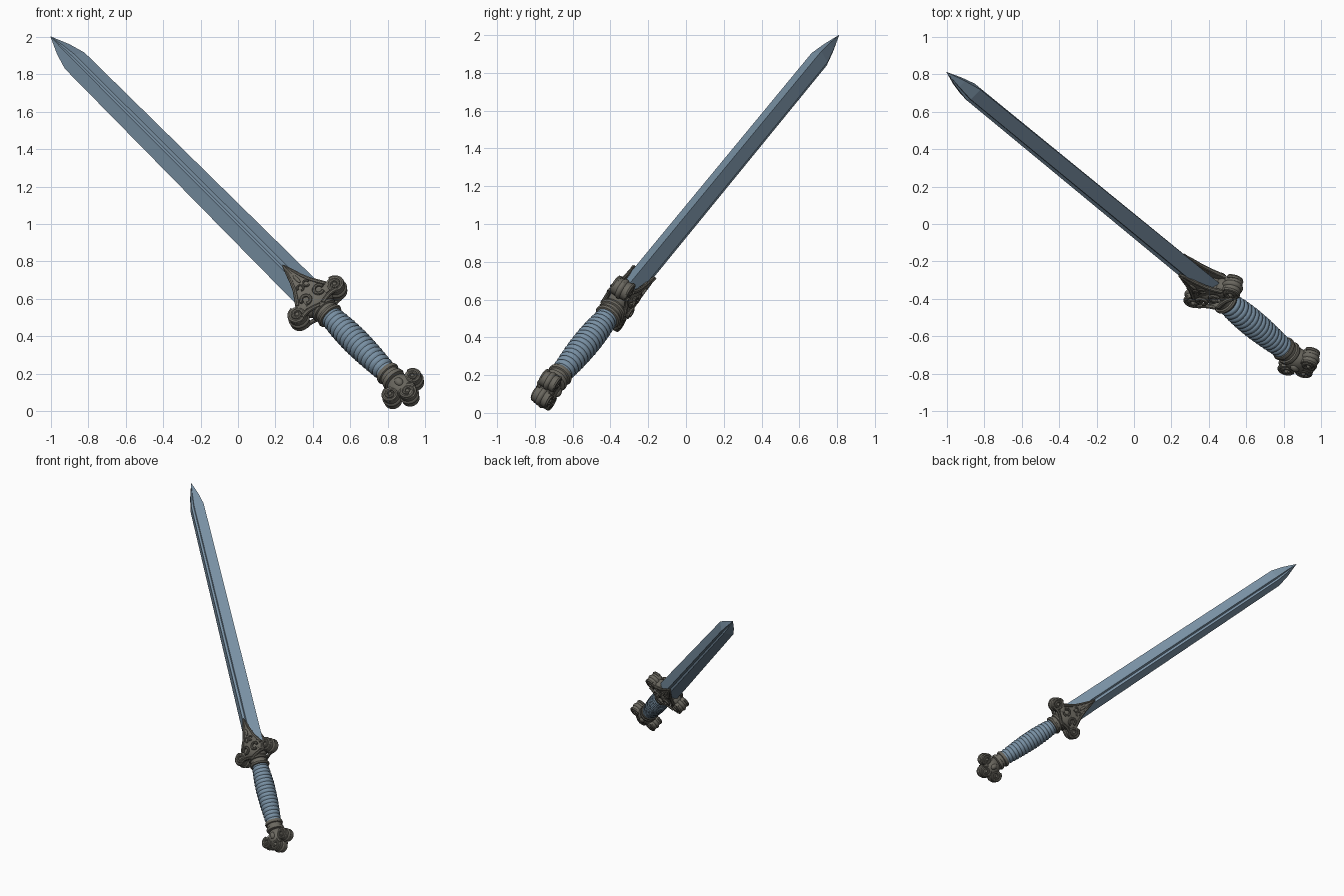
import bpy, bmesh, math
from mathutils import Vector, Matrix

if "Cube" in bpy.data.objects:
    bpy.data.objects.remove(bpy.data.objects["Cube"])

# Sword frame: X = across the blade, Y = through its thickness, Z = towards the tip (tip at origin)
D = Vector((-0.6117, 0.5019, 0.6113)).normalized()
W = Vector((0.76, 0.171, 0.62))
W = (W - D * W.dot(D)).normalized()
Y = D.cross(W)
FRAME = Matrix((W, Y, D)).transposed().to_4x4()
FRAME.translation = Vector((-1.0, 0.81, 2.0))


def material(name, col):
    m = bpy.data.materials.new(name)
    m.diffuse_color = (*col, 1)
    m.use_nodes = True
    m.node_tree.nodes["Principled BSDF"].inputs["Base Color"].default_value = m.diffuse_color
    return m


STEEL = material("blue_steel", (0.19, 0.28, 0.37))
BRONZE = material("dark_grey_bronze", (0.145, 0.137, 0.115))


def finish(name, bm, mat, angle=35):
    bmesh.ops.recalc_face_normals(bm, faces=bm.faces)
    me = bpy.data.meshes.new(name)
    bm.to_mesh(me)
    bm.free()
    me.transform(FRAME)
    me.materials.append(mat)
    ob = bpy.data.objects.new(name, me)
    bpy.context.collection.objects.link(ob)
    if angle:
        bpy.ops.object.select_all(action='DESELECT')
        ob.select_set(True)
        bpy.context.view_layer.objects.active = ob
        bpy.ops.object.shade_smooth_by_angle(angle=math.radians(angle))
    return ob


def loft(bm, rings):
    """Skin a list of equal-length closed rings and cap both ends."""
    rows = [[bm.verts.new(p) for p in r] for r in rings]
    n = len(rows[0])
    for a, b in zip(rows, rows[1:]):
        for i in range(n):
            j = (i + 1) % n
            bm.faces.new((a[i], a[j], b[j], b[i]))
    bm.faces.new(rows[0])
    bm.faces.new(rows[-1])


def ring(s, rx, ry, n=28):
    return [(rx * math.cos(2 * math.pi * i / n), ry * math.sin(2 * math.pi * i / n), -s) for i in range(n)]


def turned(name, profile, mat, flat=1.0, angle=40):
    bm = bmesh.new()
    loft(bm, [ring(s, r, r * flat) for s, r in profile])
    return finish(name, bm, mat, angle)


def tube(bm, path, radii, n=8):
    """Round bar along points whose tangent lies mostly in the XZ plane."""
    pts = [Vector(p) for p in path]
    rings = []
    for i, p in enumerate(pts):
        t = (pts[min(i + 1, len(pts) - 1)] - pts[max(i - 1, 0)]).normalized()
        u = t.cross(Vector((0, 1, 0))).normalized()
        v = t.cross(u)
        rings.append([p + (u * math.cos(2 * math.pi * k / n) + v * math.sin(2 * math.pi * k / n)) * radii[i]
                      for k in range(n)])
    loft(bm, rings)


def ball(bm, x, y, s, rx, ry, rz):
    m = Matrix.Translation((x, y, -s)) @ Matrix.Diagonal((rx, ry, rz, 1))
    bmesh.ops.create_uvsphere(bm, u_segments=20, v_segments=12, radius=1, matrix=m)


def scroll(bm, x, s, r, half, turn, start):
    """Scroll lobe: thick drum, rounded rims and a spiral with a boss on each face."""
    m = Matrix.Translation((x, 0, -s)) @ Matrix.Rotation(math.pi / 2, 4, 'X')
    bmesh.ops.create_cone(bm, cap_ends=True, segments=28, radius1=r * 0.86, radius2=r * 0.86,
                          depth=half * 1.7, matrix=m)
    for side in (-1, 1):
        path, rad = [], []
        for k in range(45):
            f = k / 44
            a = start + turn * f * 2 * math.pi * 1.7
            q = r * (0.80 - 0.55 * f)
            path.append((x + q * math.cos(a), side * half * (0.75 + 0.2 * f), -s + q * math.sin(a)))
            rad.append(r * (0.22 - 0.08 * f))
        tube(bm, path, rad)
        ball(bm, x, side * half * 0.85, s, r * 0.22, half * 0.3, r * 0.22)
    ball(bm, x, 0, s, r, half * 0.55, r)


# Blade: edged section with a shallow central groove, tapering to a spear point
def blade_ring(s, hw, ht):
    q = [(hw, 0), (0.20 * hw, ht), (0, ht * 0.82), (-0.20 * hw, ht)]
    return [(x, y, -s) for x, y in q] + [(-x, -y, -s) for x, y in q]


bm = bmesh.new()
loft(bm, [blade_ring(s, w, t) for s, w, t in
          ((0, 0.001, 0.001), (0.11, 0.043, 0.030), (0.21, 0.069, 0.050), (2.34, 0.086, 0.054))])
finish("blade", bm, STEEL, 0)

# Grip: swelling handle with wrapped ridges
prof = []
WRAPS = 17
for i in range(WRAPS * 4 + 1):
    f = i / (WRAPS * 4)
    base = 0.056 + 0.017 * math.sin(math.pi * f ** 0.85)
    prof.append((2.43 + 0.51 * f, base + (-0.005, 0.001, 0.0025, 0.001)[i % 4]))
turned("grip", prof, STEEL, 1.0, 60)

# Collars at each end of the grip
def collar(name, s0, s1, r):
    h = s1 - s0
    steps = ((0, .84), (.05, .98), (.2, 1.04), (.33, .98), (.38, .86), (.62, .86), (.67, .98), (.82, 1.03), (.95, .96), (1, .82))
    turned(name, [(s0 + h * a, r * b) for a, b in steps], BRONZE)


collar("guard_collar", 2.37, 2.45, 0.073)
collar("pommel_collar", 2.925, 3.005, 0.066)

# Guard: central body, arms and two scroll lobes
bm = bmesh.new()
ball(bm, 0, 0, 2.32, 0.10, 0.068, 0.075)
for sx in (-1, 1):
    scroll(bm, sx * 0.13, 2.33, 0.058, 0.052, -sx, math.pi / 2)
    ball(bm, sx * 0.07, 0, 2.315, 0.06, 0.055, 0.045)
    for sy in (-1, 1):
        # small inner scroll and leaf bars sweeping to the lobes
        arc = [(sx * (0.045 + 0.026 * math.cos(a)), sy * 0.070, -2.305 + 0.026 * math.sin(a))
               for a in [k * 0.35 for k in range(16)]]
        tube(bm, arc, [0.010] * 16)
        bar = [(sx * (0.01 + 0.11 * f), sy * (0.068 - 0.018 * f), -2.385 + 0.05 * math.sin(f * 1.6) - 0.03 * f)
               for f in [k / 8 for k in range(9)]]
        tube(bm, bar, [0.012] * 9)
finish("guard", bm, BRONZE)

# Langets: pointed leaves lying on both faces of the blade, with raised borders
LEAF = ((2.05, 0.002, 0.071), (2.10, 0.016, 0.067), (2.16, 0.034, 0.063), (2.21, 0.054, 0.061),
        (2.25, 0.078, 0.058), (2.29, 0.105, 0.052), (2.34, 0.10, 0.050))
bm = bmesh.new()
for sy in (-1, 1):
    loft(bm, [[(-w, sy * (y - 0.018), -s), (w, sy * (y - 0.018), -s), (w, sy * (y - 0.004), -s),
               (0, sy * (y + 0.004), -s), (-w, sy * (y - 0.004), -s)] for s, w, y in LEAF])
    for sx in (-1, 1):
        tube(bm, [(sx * w * 0.93, sy * (y - 0.006), -s) for s, w, y in LEAF[:-1]],
             [0.003, 0.008, 0.010, 0.011, 0.012, 0.012])
        # curl in the leaf
        tube(bm, [(sx * (0.02 + 0.016 * math.cos(a)), sy * 0.066, -2.225 + 0.018 * math.sin(a))
                  for a in [k * 0.4 for k in range(14)]], [0.006] * 14)
    ball(bm, 0, sy * 0.067, 2.17, 0.010, 0.008, 0.03)
finish("langets", bm, BRONZE)

# Pommel: three scroll lobes around a rounded core
bm = bmesh.new()
ball(bm, 0, 0, 3.06, 0.075, 0.060, 0.075)
scroll(bm, 0.077, 3.075, 0.052, 0.050, -1, math.pi / 2)
scroll(bm, -0.077, 3.075, 0.052, 0.050, 1, math.pi / 2)
scroll(bm, 0, 3.128, 0.055, 0.050, 1, 0)
for sy in (-1, 1):
    ball(bm, 0, sy * 0.052, 3.055, 0.022, 0.020, 0.028)
finish("pommel", bm, BRONZE)
